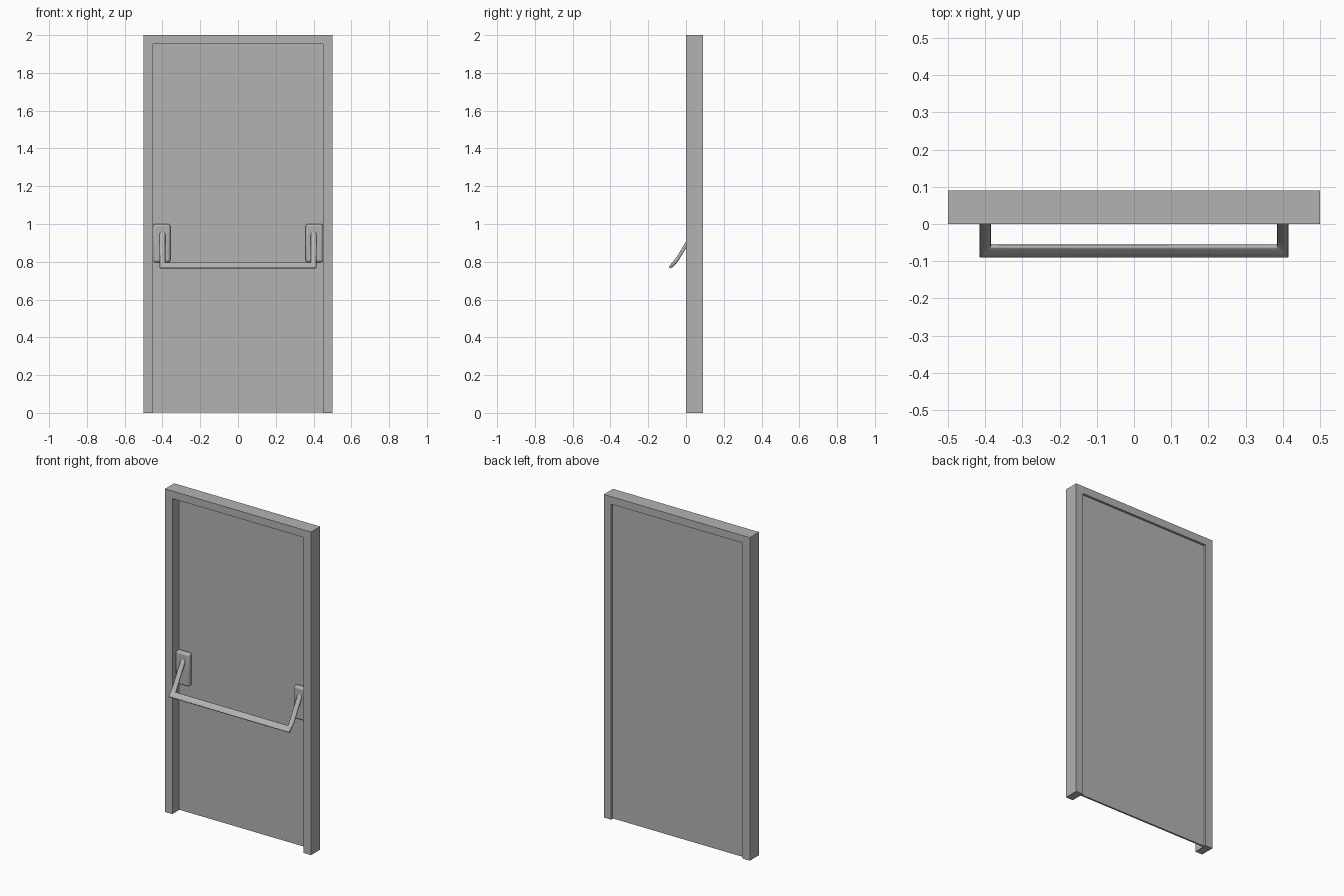
import bpy, bmesh, math
from mathutils import Vector

if "Cube" in bpy.data.objects:
    bpy.data.objects.remove(bpy.data.objects["Cube"])

grey = bpy.data.materials.new("dark_grey")
grey.diffuse_color = (.45, .45, .45, 1)
grey.use_nodes = True
grey.node_tree.nodes["Principled BSDF"].inputs["Base Color"].default_value = grey.diffuse_color


def make_object(name, bm):
    bmesh.ops.recalc_face_normals(bm, faces=bm.faces[:])
    mesh = bpy.data.meshes.new(name)
    bm.to_mesh(mesh)
    bm.free()
    mesh.materials.append(grey)
    obj = bpy.data.objects.new(name, mesh)
    bpy.context.collection.objects.link(obj)
    return obj


def smooth(obj, angle=40):
    bpy.ops.object.select_all(action='DESELECT')
    obj.select_set(True)
    bpy.context.view_layer.objects.active = obj
    bpy.ops.object.shade_smooth_by_angle(angle=math.radians(angle))


def box(name, lo, hi):
    bm = bmesh.new()
    bmesh.ops.create_cube(bm, size=1)
    for v in bm.verts:
        v.co = Vector([(a + b) / 2 + c * (b - a) for a, b, c in zip(lo, hi, v.co)])
    return make_object(name, bm)


# Door frame: U-shaped profile extruded through its depth
bm = bmesh.new()
profile = [(-.5, 0), (-.45, 0), (-.45, 1.953), (.45, 1.953),
           (.45, 0), (.5, 0), (.5, 2), (-.5, 2)]
face = bm.faces.new([bm.verts.new((x, 0, z)) for x, z in profile])
ext = bmesh.ops.extrude_face_region(bm, geom=[face])
bmesh.ops.translate(bm, vec=(0, .09, 0),
                    verts=[g for g in ext["geom"] if isinstance(g, bmesh.types.BMVert)])
make_object("door_frame", bm)

# Door leaf, set back inside the frame
box("door_leaf", (-.45, .065, .003), (.45, .076, 1.953))

# Rounded mounting plates for the push bar
for side, x in (("left", -.404), ("right", .404)):
    plate = box(side + "_mounting_plate", (x - .046, .03, .797), (x + .046, .066, 1.0))
    bev = plate.modifiers.new("rounding", 'BEVEL')
    bev.width = .012
    bev.segments = 3
    smooth(plate, 80)

# Push bar: flattened oval section swept down one arm, across and up the other
left = [  # centre, half width axis, half thickness axis
    ((-.4, .042, .96), (.015, 0, 0), (0, -.008, .005)),
    ((-.4, -.045, .815), (.015, 0, 0), (0, -.007, .006)),
    ((-.4, -.073, .781), (.015, .015, .013), (0, -.006, .006)),
]
flip = lambda v: (-v[0], v[1], v[2])
right = [(flip(c), flip(u), v) for c, u, v in reversed(left)]
# At the mitred right corner the inner side of the bar stays the upper side
SIDES = 16
bm = bmesh.new()
rings = []
for c, u, v in left + right:
    ring = []
    for i in range(SIDES):
        a = 2 * math.pi * i / SIDES
        # superellipse keeps the strap flat with rounded edges
        p = math.copysign(abs(math.cos(a)) ** .7, math.cos(a))
        q = math.copysign(abs(math.sin(a)) ** .7, math.sin(a))
        ring.append(bm.verts.new(Vector(c) + Vector(u) * p + Vector(v) * q))
    rings.append(ring)
for r, s in zip(rings, rings[1:]):
    for i in range(SIDES):
        j = (i + 1) % SIDES
        bm.faces.new((r[i], r[j], s[j], s[i]))
bm.faces.new(rings[0])
bm.faces.new(rings[-1])
smooth(make_object("push_bar", bm), 50)
